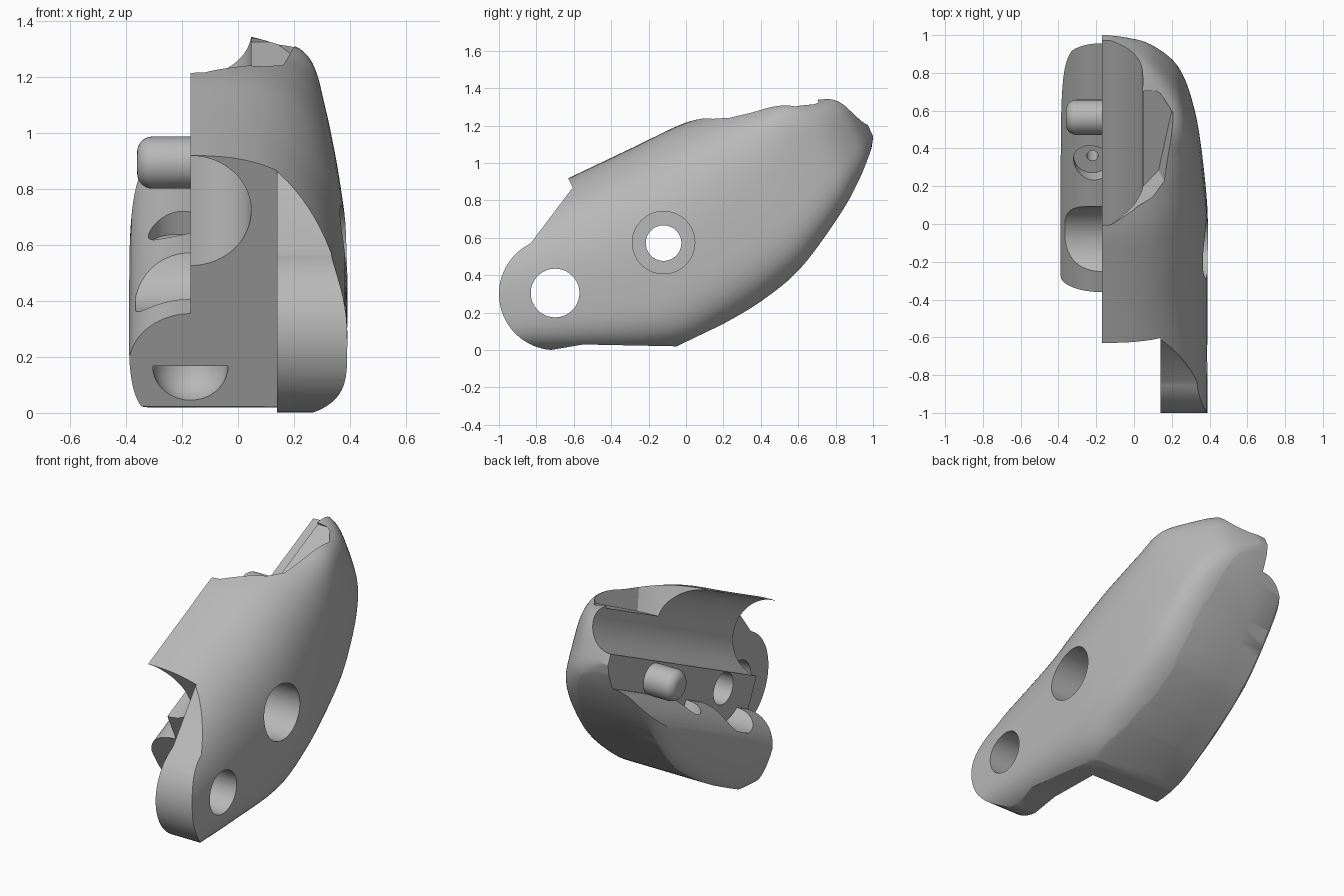
import bpy, bmesh, math
from math import sin, cos, pi, radians
from mathutils import Matrix, Vector

if "Cube" in bpy.data.objects:
    bpy.data.objects.remove(bpy.data.objects["Cube"], do_unlink=True)

MID = -0.17                                  # split plane of the shell
TILT = Matrix.Rotation(radians(25.5), 4, 'X')  # local frame: x, along, up
FRONT = -0.173                               # front face, measured along

grey = bpy.data.materials.new("plain_grey")
grey.use_nodes = True
COLOUR = (0.48, 0.48, 0.48, 1)
grey.diffuse_color = COLOUR
grey.node_tree.nodes["Principled BSDF"].inputs["Base Color"].default_value = COLOUR


def make(name, bm):
    bmesh.ops.recalc_face_normals(bm, faces=bm.faces)
    mesh = bpy.data.meshes.new(name)
    bm.to_mesh(mesh)
    bm.free()
    ob = bpy.data.objects.new(name, mesh)
    bpy.context.collection.objects.link(ob)
    mesh.materials.append(grey)
    return ob


def loft(name, rings):
    """Skin equal-length rings and cap both ends."""
    bm = bmesh.new()
    rows = [[bm.verts.new(p) for p in ring] for ring in rings]
    n = len(rows[0])
    for a, b in zip(rows, rows[1:]):
        for i in range(n):
            j = (i + 1) % n
            bm.faces.new((a[i], a[j], b[j], b[i]))
    bm.faces.new(rows[0])
    bm.faces.new(rows[-1])
    return make(name, bm)


def cylinder(x0, x1, r, y, z):
    """Cylinder lying across the model."""
    ring = [(y + r * cos(2 * pi * i / 64), z + r * sin(2 * pi * i / 64)) for i in range(64)]
    return loft("cutter", [[(x, p, q) for p, q in ring] for x in (x0, x1)])


def apply(ob, operation, cutter, keep=False):
    mod = ob.modifiers.new("cut", 'BOOLEAN')
    mod.operation, mod.solver, mod.object = operation, 'EXACT', cutter
    bpy.context.view_layer.update()
    deps = bpy.context.evaluated_depsgraph_get()
    mesh = bpy.data.meshes.new_from_object(ob.evaluated_get(deps))
    ob.modifiers.clear()
    ob.data = mesh
    if not keep:
        bpy.data.objects.remove(cutter, do_unlink=True)


def smooth_path(rows, steps):
    """Catmull-Rom interpolation through rows of values."""
    out = []
    for k in range(len(rows) - 1):
        a, b, c, d = (rows[max(0, min(len(rows) - 1, k + o))] for o in (-1, 0, 1, 2))
        for s in range(steps):
            t = s / steps
            out.append([q + t / 2 * (r - p + t * (2 * p - 5 * q + 4 * r - s4 + t * (3 * (q - r) + s4 - p)))
                        for p, q, r, s4 in zip(a, b, c, d)])
    return out + [list(rows[-1])]


# Stations along the shell: along, bottom, top, half width, top squareness
STATIONS = [
    (-0.85, 0.37, 1.10, 0.56, 2.5), (-0.45, 0.18, 1.10, 0.56, 2.5),
    (-0.04, 0.01, 1.10, 0.56, 2.5), (0.24, 0.01, 1.10, 0.56, 2.6),
    (0.50, 0.045, 1.10, 0.54, 2.8), (0.72, 0.10, 1.07, 0.515, 3.2),
    (0.87, 0.17, 1.03, 0.49, 4), (1.04, 0.27, 0.98, 0.45, 6),
    (1.18, 0.37, 0.92, 0.39, 5), (1.30, 0.47, 0.882, 0.28, 4),
    (1.355, 0.54, 0.82, 0.18, 3), (1.395, 0.60, 0.70, 0.05, 2.5)]


def shell(name, side, width=None):
    rings = []
    for u, low, high, w, n in smooth_path(STATIONS, 5):
        w = width or w
        mid = low + 0.42 * (high - low)
        ring = []
        for i in range(49):
            a = -pi / 2 + pi * i / 48
            e, span = (n, high - mid) if a > 0 else (4, mid - low)
            x = abs(cos(a)) ** (2 / e) * w if 0 < i < 48 else 0
            v = abs(sin(a)) ** (2 / e) * span * (1 if a > 0 else -1)
            ring.append(TILT @ Vector((MID + side * x, u, mid + v)))
        rings.append(ring)
    return loft(name, rings)


# Side outline with the round lug and the curved pad
lug_arc = [(-0.7 + 0.3 * cos(radians(a)), 0.3 + 0.3 * sin(radians(a))) for a in range(116, 271, 5)]
pad = smooth_path([(0.2, 0.14), (0.4, 0.26), (0.61, 0.435), (0.82, 0.72), (0.93, 0.92), (1.0, 1.1)], 6)
outline = [(-0.83, 1.28), (-0.64, 0.92), (-0.607, 0.867)] + lug_arc + [
    (-0.55, 0.03), (-0.05, 0.02)] + pad + [(1.03, 1.2), (1.03, 1.7), (-0.83, 1.7)]
trim = loft("cutter", [[(x, y, z) for y, z in outline] for x in (-0.6, 0.6)])

# Half shell
body = shell("half_shell", 1)
apply(body, 'INTERSECT', trim, keep=True)

# Clear the space in front of the face, beside the lug
notch = [(-1.5, -0.5), (FRONT, -0.5), (FRONT, 1.5), (-1.5, 1.5)]
apply(body, 'DIFFERENCE', loft("cutter", [[TILT @ Vector((x, u, v)) for u, v in notch] for x in (-0.6, 0.14)]))

# Long round channel
channel = [(MID + 0.217 * cos(2 * pi * i / 64), 0.882 + 0.217 * sin(2 * pi * i / 64)) for i in range(64)]
apply(body, 'DIFFERENCE', loft("cutter", [[TILT @ Vector((x, u, v)) for x, v in channel] for u in (-0.4, 1.6)]))

# Recessed bed on top of the tip, with flared sides
bed = [(-0.3, 1.21), (0.13, 1.21), (0.2, 1.09), (0.13, 0.74), (0.06, 0.66), (0, 0.6), (-0.12, 0.52), (-0.3, 0.5)]
apply(body, 'DIFFERENCE', loft("cutter", [
    [TILT @ Vector((x + flare * (x > 0), u, v)) for x, u in bed] for v, flare in ((0.89, 0), (1.15, 0.06))]))

# Cross holes
for x0, r, y, z in ((-0.5, 0.095, -0.12, 0.572), (0.14, 0.167, -0.12, 0.575), (0, 0.13, -0.7, 0.305)):
    apply(body, 'DIFFERENCE', cylinder(x0, 0.6, r, y, z))

# Tongue beside the split plane, with a quarter-round top
tongue = shell("tongue", -1, 0.22)
section = [(MID + 0.05, -0.2), (-0.45, -0.2), (-0.45, 0.27)]
section += [(MID - 0.22 * cos(a * pi / 32), 0.27 + 0.205 * sin(a * pi / 32)) for a in range(17)]
section += [(MID + 0.05, 0.475)]
apply(tongue, 'INTERSECT', loft("cutter", [[TILT @ Vector((x, u, v)) for x, v in section] for u in (FRONT, 1.6)]))
apply(tongue, 'INTERSECT', trim)

# Pocket and screw seat in the tongue
apply(tongue, 'DIFFERENCE', cylinder(-0.365, 0, 0.214, -0.12, 0.575))
for r, depth in ((0.1, 0.38), (0.03, 0.25)):
    seat = [(-0.22 + r * cos(2 * pi * i / 32), 0.582 + r * sin(2 * pi * i / 32)) for i in range(32)]
    apply(tongue, 'DIFFERENCE', loft("cutter", [[TILT @ Vector((x, u, v)) for x, u in seat] for v in (depth, 0.8)]))

# Half-bowl recess in the front face
bm = bmesh.new()
bmesh.ops.create_uvsphere(bm, u_segments=32, v_segments=24, radius=0.135,
                          matrix=Matrix.Translation((MID, -0.265, 0.17)))
bmesh.ops.bisect_plane(bm, geom=bm.verts[:] + bm.edges[:] + bm.faces[:],
                       plane_co=(0, 0, 0.168), plane_no=(0, 0, 1), clear_outer=True)
bmesh.ops.holes_fill(bm, edges=[e for e in bm.edges if e.is_boundary])
bowl = make("cutter", bm)
apply(body, 'DIFFERENCE', bowl, keep=True)
apply(tongue, 'DIFFERENCE', bowl)

# Locating pin with a rounded end
profile = [(MID + 0.03, 0.093)] + [(-0.305 - 0.055 * sin(a * pi / 16), 0.038 + 0.055 * cos(a * pi / 16)) for a in range(9)]
pin = loft("locating_pin", [[(x, 0.565 + r * cos(2 * pi * i / 40), 0.893 + r * sin(2 * pi * i / 40))
                             for i in range(40)] for x, r in profile])

for ob in (body, tongue, pin):
    bpy.ops.object.select_all(action='DESELECT')
    ob.select_set(True)
    bpy.context.view_layer.objects.active = ob
    bpy.ops.object.shade_smooth_by_angle(angle=radians(28))
